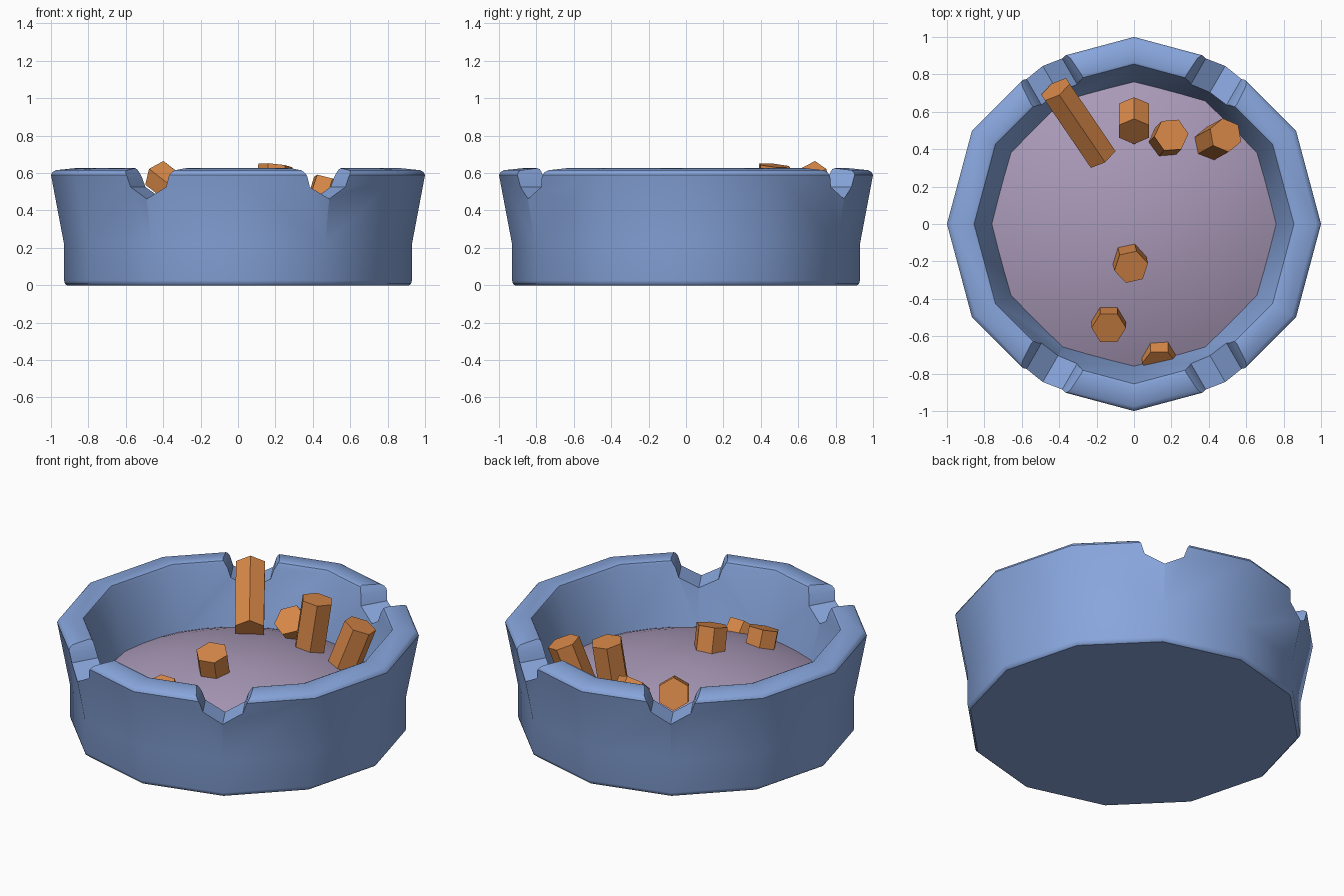
import bpy, bmesh, math
from mathutils import Vector

if "Cube" in bpy.data.objects:
    bpy.data.objects.remove(bpy.data.objects["Cube"])


def material(name, rgb):
    m = bpy.data.materials.new(name)
    m.diffuse_color = (*rgb, 1)
    m.use_nodes = True
    m.node_tree.nodes["Principled BSDF"].inputs["Base Color"].default_value = m.diffuse_color
    return m


BLUE = material("blue glaze", (0.245, 0.38, 0.72))
MAUVE = material("mauve ash", (0.40, 0.32, 0.48))
ORANGE = material("orange stub", (0.68, 0.245, 0.065))


def make_object(name, bm, mat):
    bmesh.ops.recalc_face_normals(bm, faces=bm.faces)
    me = bpy.data.meshes.new(name)
    bm.to_mesh(me)
    bm.free()
    me.materials.append(mat)
    ob = bpy.data.objects.new(name, me)
    bpy.context.collection.objects.link(ob)
    return ob


def activate(ob):
    bpy.ops.object.select_all(action='DESELECT')
    ob.select_set(True)
    bpy.context.view_layer.objects.active = ob


def lathe(name, profile, mat, n=12):
    """Closed n-sided turned shape; first and last rings are capped."""
    bm = bmesh.new()
    rings = [[bm.verts.new((r * math.cos(2 * math.pi * i / n),
                            r * math.sin(2 * math.pi * i / n), z))
              for i in range(n)] for r, z in profile]
    for a, b in zip(rings, rings[1:]):
        for i in range(n):
            j = (i + 1) % n
            bm.faces.new((a[i], a[j], b[j], b[i]))
    bm.faces.new(rings[0])
    bm.faces.new(rings[-1])
    return make_object(name, bm, mat)


def prism(name, outline, start, end, mat):
    """Extrude a 2D outline from start to end, outline y pointing up."""
    start, end = Vector(start), Vector(end)
    q = (end - start).to_track_quat('Z', 'Y')
    bm = bmesh.new()
    a, b = [[bm.verts.new(p + q @ Vector((x, y, 0))) for x, y in outline]
            for p in (start, end)]
    n = len(outline)
    for i in range(n):
        j = (i + 1) % n
        bm.faces.new((a[i], a[j], b[j], b[i]))
    bm.faces.new(a)
    bm.faces.new(b)
    return make_object(name, bm, mat)


# Bowl: turned 12-sided body
bowl = lathe("bowl", [(0.915, 0), (0.925, 0.008), (0.93, 0.025), (0.93, 0.22),
                      (1.0, 0.59), (0.993, 0.604), (0.975, 0.615), (0.87, 0.626),
                      (0.855, 0.62), (0.848, 0.605), (0.76, 0.25), (0.74, 0.17)], BLUE)

# Four rest notches cut through the rim
half = [(0.11, 0.525), (0.128, 0.58), (0.143, 0.605), (0.165, 0.64), (0.165, 0.8)]
notch = [(0, 0.462)] + half + [(-x, y) for x, y in reversed(half)]
for deg in (60, 120, 240, 300):
    c, s = math.cos(math.radians(deg)), math.sin(math.radians(deg))
    cutter = prism("notch_cutter", notch, (0.6 * c, 0.6 * s, 0),
                   (1.2 * c, 1.2 * s, 0), BLUE)
    cutter.hide_render = True
    mod = bowl.modifiers.new("notch", 'BOOLEAN')
    mod.operation, mod.solver, mod.object = 'DIFFERENCE', 'EXACT', cutter
    activate(bowl)
    bpy.ops.object.modifier_apply(modifier=mod.name)
    bpy.data.objects.remove(cutter)
activate(bowl)
bpy.ops.object.shade_smooth_by_angle(angle=math.radians(35))

# Ash bed: smooth round mound whose rim is buried in the bowl wall
dome = [(r, 0.42 - 0.294 * r * r) for r in (0.8, 0.7, 0.6, 0.5, 0.4, 0.3, 0.2, 0.1, 0.02)]
ash = lathe("ash_bed", [(0.8, 0.19)] + dome, MAUVE, 36)
activate(ash)
bpy.ops.object.shade_smooth_by_angle(angle=math.radians(35))

# Hexagonal stubs: (name, lower end, upper end, roll in degrees)
STUBS = [
    ("resting_stub", (-0.175, 0.36, 0.39), (-0.42, 0.72, 0.58), 0),
    ("upright_stub", (0.16, 0.435, 0.25), (0.20, 0.475, 0.64), 20),
    ("leaning_stub", (0.39, 0.42, 0.25), (0.49, 0.475, 0.56), 10),
    ("back_stub", (0, 0.61, 0.33), (0, 0.495, 0.455), 0),
    ("middle_stub", (-0.025, -0.185, 0.37), (-0.015, -0.23, 0.53), 30),
    ("front_stub", (-0.135, -0.515, 0.31), (-0.135, -0.555, 0.42), 30),
    ("edge_stub", (0.135, -0.67, 0.215), (0.135, -0.745, 0.3), 30),
]
for name, low, high, roll in STUBS:
    angles = [math.radians(90 + roll + 60 * i) for i in range(6)]
    prism(name, [(0.092 * math.cos(t), 0.092 * math.sin(t)) for t in angles],
          low, high, ORANGE)
